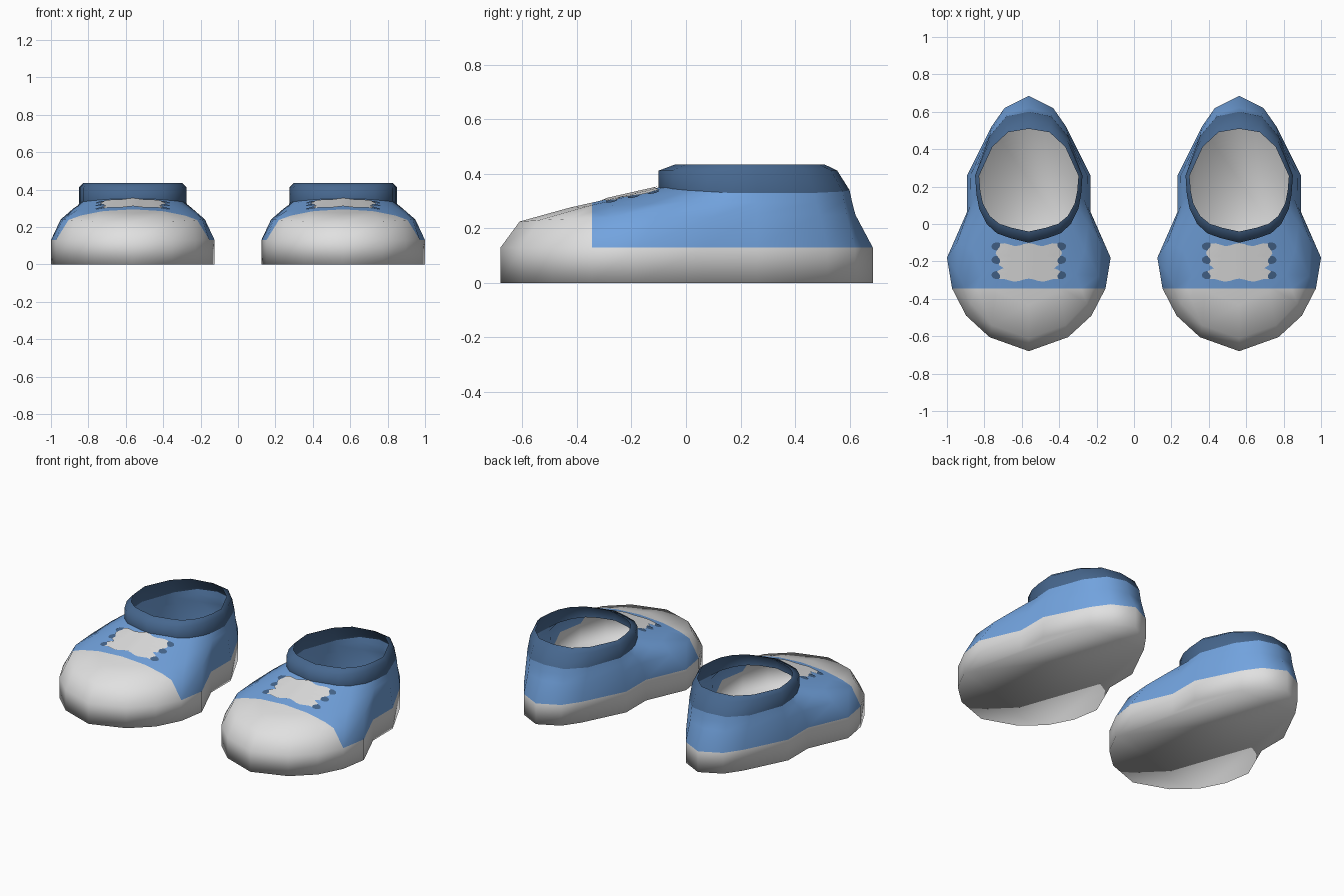
import bpy
import bmesh
import math
from mathutils import Vector
from mathutils.bvhtree import BVHTree

cube = bpy.data.objects.get("Cube")
if cube:
    bpy.data.objects.remove(cube, do_unlink=True)


def material(name, rgb):
    mat = bpy.data.materials.new(name)
    mat.use_nodes = True
    color = (*rgb, 1)
    mat.diffuse_color = color
    mat.node_tree.nodes["Principled BSDF"].inputs["Base Color"].default_value = color
    return mat


WHITE = material("off_white_rubber", (0.75, 0.75, 0.75))
BLUE = material("blue_canvas", (0.17, 0.37, 0.74))
NAVY = material("dark_blue_trim", (0.062, 0.135, 0.27))

SPACING = 0.5625
SOLE_TOP = 0.13
TOE_LINE = -0.345

# Half outlines from toe to heel: the sole, and the ankle opening above it
SOLE = [(0, -.68), (.21, -.605), (.335, -.49), (.41, -.345), (.4375, -.18),
        (.33, .065), (.33, .26), (.2, .52), (.13, .62), (0, .685)]
ANKLE = [(0, -.1), (.1, -.075), (.17, -.05), (.225, 0), (.265, .08),
         (.28, .16), (.287, .26), (.21, .47), (.12, .575), (0, .6)]
ANKLE_Z = [.35, .35, .345, .34, .335, .33, .33, .33, .335, .34]

# How far each point of the two middle rings has moved from sole to ankle
LOW_BLEND = [.12, .12, .15, .2, .3, .3, .4, .6, .7, .75]
LOW_Z = [.225, .23, .235, .24, .24, .24, .25, .25, .25, .25]
HIGH_BLEND = [.43, .45, .5, .6, .7, .7, .75, .85, .9, .9]
HIGH_Z = [.275, .28, .285, .29, .3, .295, .295, .295, .3, .3]


def ring(points, heights):
    half = [Vector((x, y, z)) for (x, y), z in zip(points, heights)]
    return half + [Vector((-p.x, p.y, p.z)) for p in half[-2:0:-1]]


def blend(amounts):
    return [Vector(a).lerp(Vector(b), t) for a, b, t in zip(SOLE, ANKLE, amounts)]


def squeeze(width, front, back, middle=0.25):
    return [(x * width, middle + (y - middle) * (back if y > middle else front))
            for x, y in ANKLE]


def level(z):
    return [z] * len(SOLE)


def loft(rings, cap=False):
    bm = bmesh.new()
    loops = [[bm.verts.new(p) for p in r] for r in rings]
    for low, high in zip(loops, loops[1:]):
        n = len(low)
        for i in range(n):
            j = (i + 1) % n
            bm.faces.new((low[i], low[j], high[j], high[i]))
    if cap:
        bm.faces.new(loops[0][::-1])
    bmesh.ops.recalc_face_normals(bm, faces=bm.faces)
    return bm


def finish(name, bm, mats):
    for face in bm.faces:
        face.smooth = True
    mesh = bpy.data.meshes.new(name)
    bm.to_mesh(mesh)
    bm.free()
    for mat in mats:
        mesh.materials.append(mat)
    for side, sign in (("left", 1), ("right", -1)):
        obj = bpy.data.objects.new(side + "_" + name, mesh)
        obj.location.x = sign * SPACING
        bpy.context.collection.objects.link(obj)


# Shoe body: sole and toe cap in white, canvas sides in blue
body = loft([ring(SOLE, level(0)), ring(SOLE, level(SOLE_TOP)),
             ring(blend(LOW_BLEND), LOW_Z), ring(blend(HIGH_BLEND), HIGH_Z),
             ring(ANKLE, ANKLE_Z)], cap=True)
upper_faces = [f for f in body.faces if f.calc_center_median().z > SOLE_TOP]
geom = {e for f in upper_faces for e in f.edges} | {v for f in upper_faces for v in f.verts}
bmesh.ops.bisect_plane(body, geom=list(geom) + upper_faces, dist=1e-5,
                       plane_co=(0, TOE_LINE, 0), plane_no=(0, 1, 0))
for f in body.faces:
    c = f.calc_center_median()
    f.material_index = int(c.z > SOLE_TOP and c.y > TOE_LINE)
surface = BVHTree.FromBMesh(body)


def on_surface(x, y, lift):
    hit = surface.ray_cast(Vector((x, y, 1)), Vector((0, 0, -1)))[0]
    return Vector((x, y, (hit.z if hit and hit.z > 0.2 else 0.345) + lift))


# Lace panel: thin plate with scalloped sides lying on the instep
laces = bmesh.new()
ROWS, COLS = 24, 12
grid = []
for r in range(ROWS + 1):
    y = -0.3 + 0.19 * r / ROWS
    half = 0.165 + 0.012 * math.cos((y + 0.155) * 75)
    half -= 0.045 * max(0, 1 - abs(y + 0.235) / 0.018)
    row = []
    for c in range(COLS + 1):
        u = 2 * c / COLS - 1
        wave = 0.008 * math.cos(u * 7) * (abs(2 * r / ROWS - 1) > 0.99)
        row.append(laces.verts.new(on_surface(u * half, y + wave, 0.005)))
    grid.append(row)
for a, b in zip(grid, grid[1:]):
    for i in range(COLS):
        laces.faces.new((a[i], a[i + 1], b[i + 1], b[i]))
finish("lace_panel", laces, [WHITE])

# Eyelets: three dark ovals down each side of the laces
eyelets = bmesh.new()
for sign in (-1, 1):
    for y in (-.12, -.192, -.273):
        oval = []
        for k in range(12):
            a = math.tau * k / 12
            oval.append(eyelets.verts.new(on_surface(
                sign * 0.17 + 0.03 * math.cos(a), y + 0.022 * math.sin(a), 0.003)))
        eyelets.faces.new(oval)
finish("eyelets", eyelets, [NAVY])

finish("shoe_body", body, [WHITE, BLUE])

# Padded collar around the ankle opening, with a rolled-in lip
collar = loft([ring(ANKLE, ANKLE_Z), ring(squeeze(1, 1, 0.87), level(0.412)),
               ring(squeeze(0.925, 0.83, 0.74), level(0.434))])
finish("ankle_collar", collar, [NAVY])
